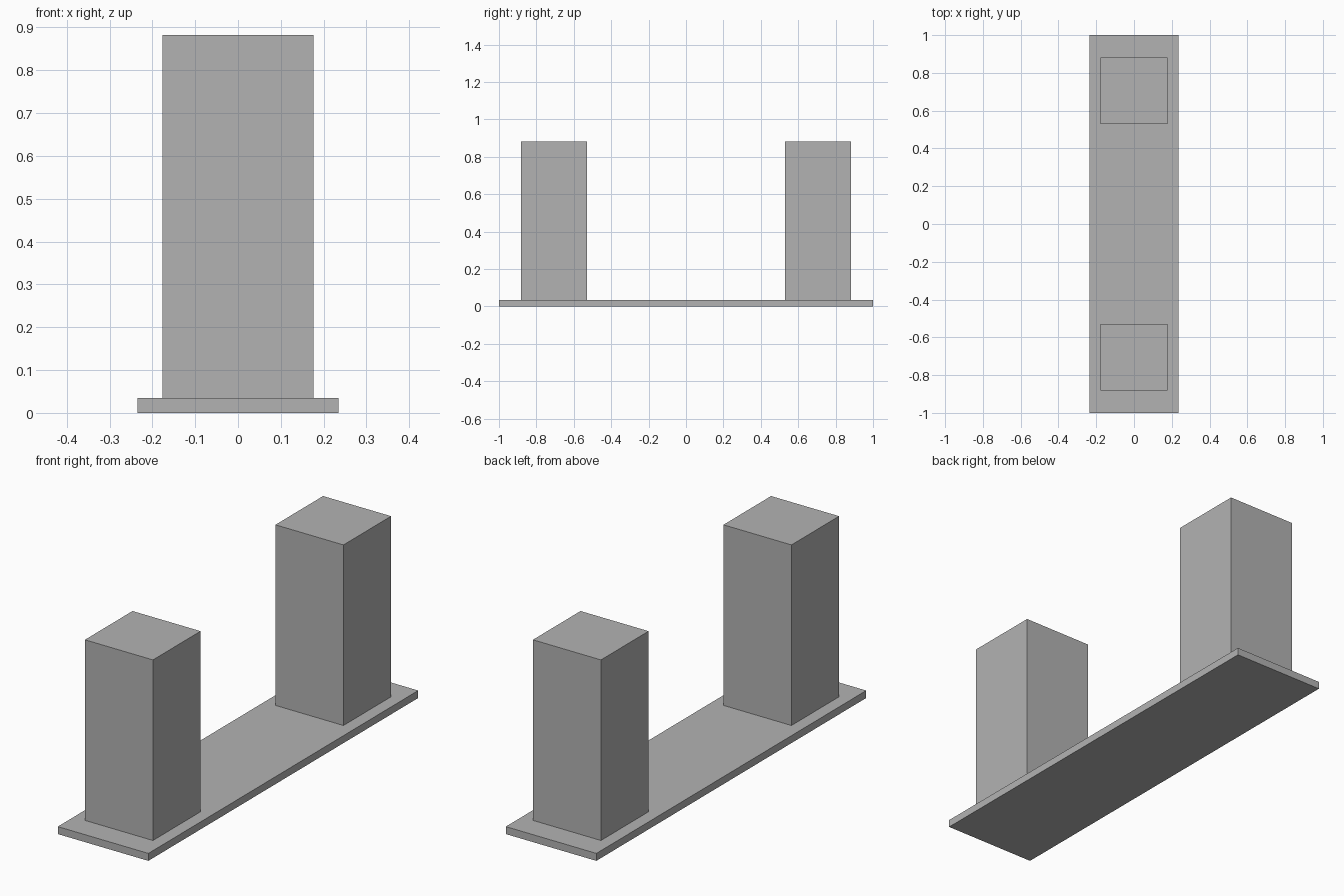
import bpy

if "Cube" in bpy.data.objects:
    bpy.data.objects.remove(bpy.data.objects["Cube"])

# Single plain grey
grey = bpy.data.materials.new("grey")
grey.diffuse_color = (0.45, 0.45, 0.45, 1)
grey.use_nodes = True
grey.node_tree.nodes["Principled BSDF"].inputs["Base Color"].default_value = grey.diffuse_color


def box(name, size, centre):
    """Axis-aligned box with its size applied to the mesh."""
    bpy.ops.mesh.primitive_cube_add(size=1, location=centre)
    obj = bpy.context.object
    obj.name = name
    obj.scale = size
    bpy.ops.object.transform_apply(location=False, rotation=False, scale=True)
    obj.data.materials.append(grey)
    return obj


BASE_H = 0.035    # slab thickness
TOP = 0.882       # height of the tower tops
TOWER_W = 0.353   # square tower footprint
TOWER_Y = 0.706   # tower distance from the middle

# Thin base slab
box("base_slab", (0.47, 2.0, BASE_H), (0, 0, BASE_H / 2))

# Matching towers at both ends
for name, side in (("front_tower", -1), ("back_tower", 1)):
    box(name, (TOWER_W, TOWER_W, TOP - BASE_H),
        (0, side * TOWER_Y, (TOP + BASE_H) / 2))
